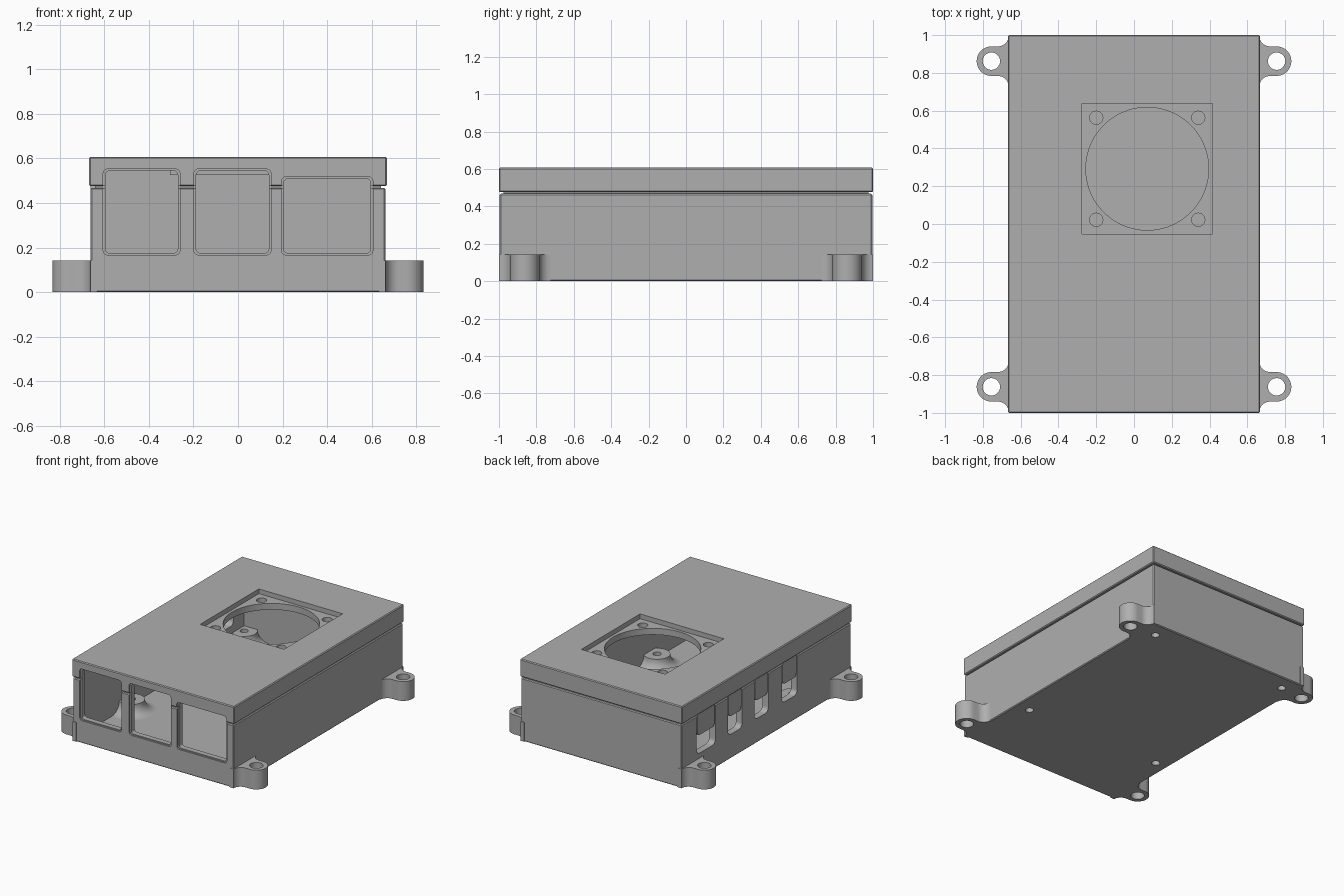
import bpy, bmesh, math
from mathutils import Vector, Matrix

old = bpy.data.objects.get("Cube")
if old:
    bpy.data.objects.remove(old, do_unlink=True)

grey = bpy.data.materials.new("plastic_grey")
grey.use_nodes = True
COLOR = (0.43, 0.43, 0.43, 1)
grey.diffuse_color = COLOR
grey.node_tree.nodes["Principled BSDF"].inputs["Base Color"].default_value = COLOR


def make(name, bm):
    bmesh.ops.recalc_face_normals(bm, faces=bm.faces[:])
    mesh = bpy.data.meshes.new(name)
    bm.to_mesh(mesh)
    bm.free()
    mesh.materials.append(grey)
    obj = bpy.data.objects.new(name, mesh)
    bpy.context.collection.objects.link(obj)
    return obj


def box(name, lo, hi, bevel=0.0, axis=None, segments=1):
    """Box between two corners; bevel all edges or only those along an axis."""
    lo, hi = Vector(lo), Vector(hi)
    bm = bmesh.new()
    bmesh.ops.create_cube(bm, size=1)
    for v in bm.verts:
        v.co = (lo + hi) / 2 + v.co * (hi - lo)
    if bevel:
        edges = [e for e in bm.edges if axis is None
                 or abs(e.verts[0].co[axis] - e.verts[1].co[axis]) > 1e-5]
        bmesh.ops.bevel(bm, geom=edges, offset=bevel, segments=segments,
                        profile=0.5, affect='EDGES')
    return make(name, bm)


def cylinder(name, x, y, r, z0, z1, sides=32):
    bm = bmesh.new()
    bmesh.ops.create_cone(bm, cap_ends=True, segments=sides, radius1=r, radius2=r,
                          depth=z1 - z0, matrix=Matrix.Translation((x, y, (z0 + z1) / 2)))
    return make(name, bm)


def boolean(obj, cutters, operation='DIFFERENCE'):
    """Apply boolean cuts, then discard the cutters."""
    for c in cutters:
        m = obj.modifiers.new("cut", 'BOOLEAN')
        m.operation, m.solver, m.object = operation, 'EXACT', c
    dg = bpy.context.evaluated_depsgraph_get()
    mesh = bpy.data.meshes.new_from_object(obj.evaluated_get(dg))
    obj.modifiers.clear()
    obj.data = mesh
    for c in cutters:
        bpy.data.objects.remove(c, do_unlink=True)


def arc(cx, cy, r, a0, a1, n):
    return [(cx + r * math.cos(math.radians(a0 + (a1 - a0) * i / n)),
             cy + r * math.sin(math.radians(a0 + (a1 - a0) * i / n))) for i in range(n + 1)]


WALL = 0.05
BX, BY = 0.662, 0.996          # base half sizes
LX, LY = 0.668, 1.0            # lid half sizes
SEAM, TOP = 0.472, 0.607
INX, INY = BX - WALL, BY - WALL
WINDOWS = [(-0.595, -0.27, 0.545), (-0.188, 0.138, 0.545), (0.205, 0.595, 0.51)]
SLOTS = [(0.71, 0.22), (0.37, 0.165), (0.06, 0.165), (-0.27, 0.18)]
POSTS = [(x, y) for x in (-0.565, 0.55) for y in (-0.445, 0.88)]


def window_cutters():
    out = []
    for x0, x1, z in WINDOWS:
        out.append(box("c", (x0, -1.1, 0.175), (x1, -0.9, z), 0.02, 1, 3))
        out.append(box("c", (x0 - 0.01, -1.1, 0.167), (x1 + 0.01, -0.985, z + 0.008), 0.02, 1, 3))
    return out


def slot_cutters():
    return [box("c", (-0.75, y - w / 2, 0.18), (-0.57, y + w / 2, 0.535), 0.035, 0, 4)
            for y, w in SLOTS]


# base tray with port openings and screw holes
base = box("base_tray", (-BX, -BY, 0), (BX, BY, SEAM - 0.004), 0.006)
boolean(base, [box("c", (-INX, -INY, 0.045), (INX, INY, 0.7))]
        + window_cutters() + slot_cutters()
        + [cylinder("c", x, y, 0.028, -0.1, 0.3, 20) for x, y in POSTS])

# inner lip that bridges the seam
lip = box("inner_lip", (-BX + 0.02, -BY + 0.02, 0.44), (BX - 0.02, BY - 0.02, 0.5))
boolean(lip, [box("c", (-INX, -INY, 0.3), (INX, INY, 0.7))] + window_cutters())

# lid with hollow underside and fan seat
FX, FY, FH = 0.07, 0.2925, 0.345
lid = box("lid", (-LX, -LY, SEAM + 0.004), (LX, LY, TOP), 0.006)
boolean(lid, [box("c", (-INX, -INY, 0.3), (INX, INY, 0.548))] + window_cutters()
        + [box("c", (FX - FH, FY - FH, 0.572), (FX + FH, FY + FH, 0.7)),
           cylinder("c", FX, FY, 0.325, 0.3, 0.8, 96)]
        + [cylinder("c", FX + sx * 0.27, FY + sy * 0.27, 0.035, 0.3, 0.8, 24)
           for sx in (-1, 1) for sy in (-1, 1)])

# thickened ring under the fan seat
seat = box("fan_seat", (FX - FH - 0.03, FY - FH - 0.03, 0.525),
           (FX + FH + 0.03, FY + FH + 0.03, 0.56))
boolean(seat, [cylinder("c", FX, FY, 0.325, 0.3, 0.8, 96)]
        + [cylinder("c", FX + sx * 0.27, FY + sy * 0.27, 0.035, 0.3, 0.8, 24)
           for sx in (-1, 1) for sy in (-1, 1)])

# lid tabs that fill the upper part of each side slot
tabs = [box(f"slot_tab_{i + 1}", (-BX, y - w / 2 + 0.008, 0.315),
            (-INX, y + w / 2 - 0.008, 0.5), 0.03, 0, 4)
        for i, (y, w) in enumerate(SLOTS)]

# flared board standoffs
standoffs = []
for i, (x, y) in enumerate(POSTS):
    profile = [(0, 0.02), (0.17, 0.02)] + arc(0.17, 0.125, 0.08, 270, 180, 8) + [(0, 0.125)]
    bm = bmesh.new()
    verts = [bm.verts.new((r, 0, z)) for r, z in profile]
    edges = [bm.edges.new(p) for p in zip(verts, verts[1:])]
    bmesh.ops.spin(bm, geom=verts + edges, axis=(0, 0, 1), cent=(0, 0, 0),
                   angle=math.tau, steps=40)
    bmesh.ops.remove_doubles(bm, verts=bm.verts[:], dist=1e-4)
    bmesh.ops.translate(bm, verts=bm.verts[:], vec=(x, y, 0))
    post = make(f"standoff_{i + 1}", bm)
    boolean(post, [box("c", (-INX - 0.02, -INY - 0.02, 0), (INX + 0.02, INY + 0.02, 0.4))],
            'INTERSECT')
    boolean(post, [cylinder("c", x, y, 0.028, -0.1, 0.3, 20)])
    standoffs.append(post)

# mounting ears at the four corners, filleted into the walls
ears = []
for sx, side in ((1, "left"), (-1, "right")):
    for sy, end in ((1, "back"), (-1, "front")):
        half = arc(BX + 0.06, 0.138, 0.06, 180, 270, 8) + arc(0.755, 0, 0.078, 90, 0, 10)
        outline = [(BX - 0.03, 0.138)] + half
        outline += [(x, -y) for x, y in reversed(outline[:-1])]
        bm = bmesh.new()
        face = bm.faces.new([bm.verts.new((sx * x, sy * 0.862 + y, 0)) for x, y in outline])
        ext = bmesh.ops.extrude_face_region(bm, geom=[face])
        bmesh.ops.translate(bm, vec=(0, 0, 0.143),
                            verts=[g for g in ext["geom"] if isinstance(g, bmesh.types.BMVert)])
        ear = make(f"{end}_{side}_ear", bm)
        boolean(ear, [cylinder("c", sx * 0.755, sy * 0.862, 0.046, -0.1, 0.3)])
        ears.append(ear)

# smooth the round surfaces, keep edges crisp
bpy.ops.object.select_all(action='DESELECT')
for obj in [base, lip, lid, seat] + tabs + standoffs + ears:
    obj.select_set(True)
    bpy.context.view_layer.objects.active = obj
bpy.ops.object.shade_smooth_by_angle(angle=math.radians(30))
